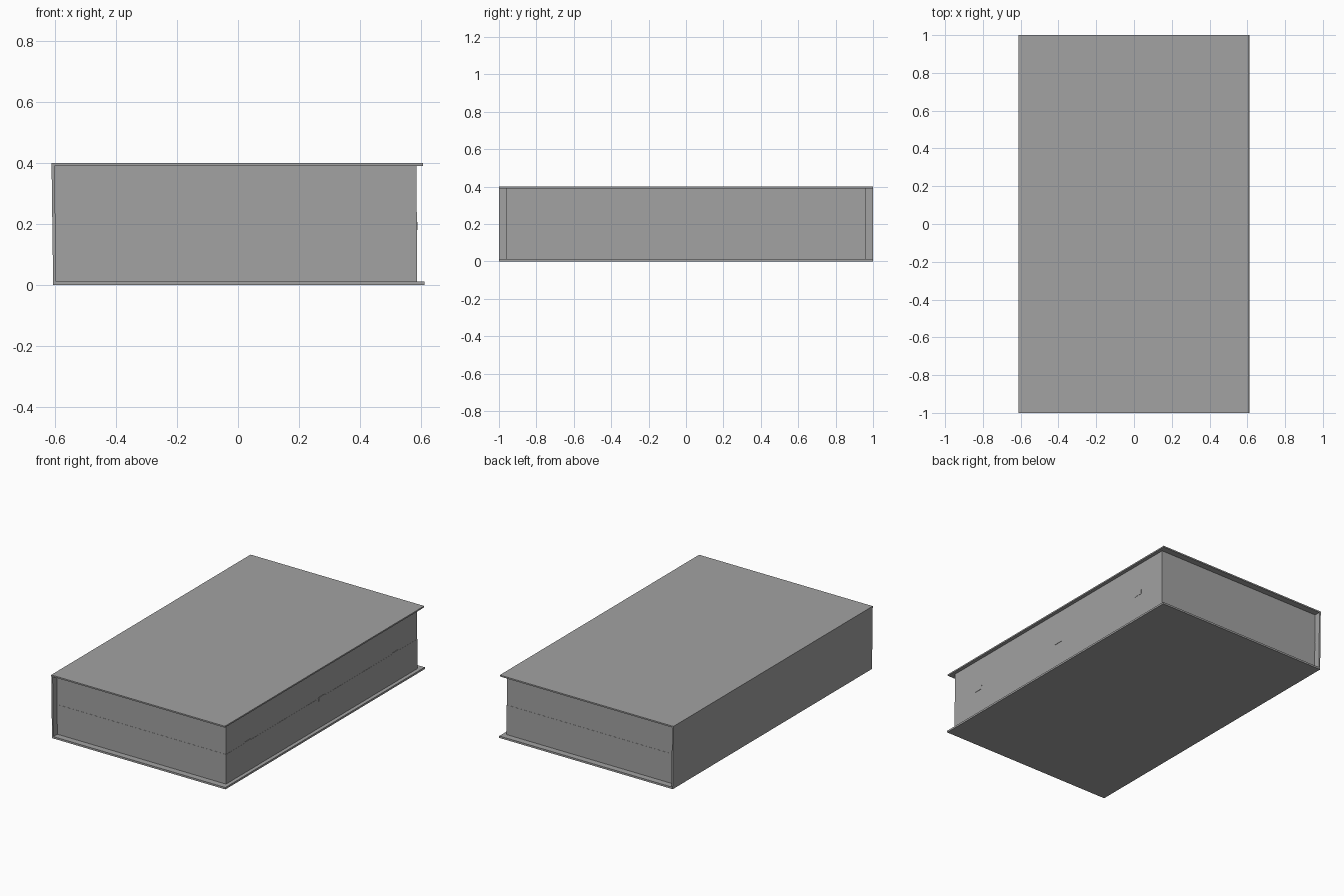
import bpy
import bmesh

cube = bpy.data.objects.get("Cube")
if cube:
    bpy.data.objects.remove(cube, do_unlink=True)

GREY = (0.36, 0.36, 0.36, 1.0)
grey = bpy.data.materials.new("plain grey")
grey.use_nodes = True
grey.diffuse_color = GREY
grey.node_tree.nodes["Principled BSDF"].inputs["Base Color"].default_value = GREY


def prism(name, profile, y0, y1):
    """Extrude an (x, z) profile along y."""
    bm = bmesh.new()
    face = bm.faces.new([bm.verts.new((x, y0, z)) for x, z in profile])
    grown = bmesh.ops.extrude_face_region(bm, geom=[face])["geom"]
    moved = [v for v in grown if isinstance(v, bmesh.types.BMVert)]
    bmesh.ops.translate(bm, verts=moved, vec=(0, y1 - y0, 0))
    bmesh.ops.recalc_face_normals(bm, faces=bm.faces)
    mesh = bpy.data.meshes.new(name)
    bm.to_mesh(mesh)
    bm.free()
    mesh.materials.append(grey)
    obj = bpy.data.objects.new(name, mesh)
    bpy.context.collection.objects.link(obj)
    return obj


def box(name, x0, x1, y0, y1, z0, z1):
    return prism(name, [(x0, z0), (x1, z0), (x1, z1), (x0, z1)], y0, y1)


# Hard cover: two boards joined by a slightly leaning spine
box("bottom_cover", -0.607, 0.612, -1, 1, 0, 0.012)
box("top_cover", -0.612, 0.608, -1, 1, 0.391, 0.4)
prism("spine", [(-0.607, 0.012), (-0.597, 0.012), (-0.602, 0.391), (-0.612, 0.391)], -1, 1)

# Page block in two halves, meeting at a fine seam
prism("lower_pages", [(-0.597, 0.012), (0.588, 0.012), (0.588, 0.2), (-0.6, 0.2)], -0.96, 0.96)
prism("upper_pages", [(-0.6, 0.2), (0.587, 0.2), (0.586, 0.391), (-0.602, 0.391)], -0.959, 0.959)

# Small uneven page edges along the seam
for i, y in enumerate((-0.74, 0, 0.74)):
    box(f"page_edge_{i + 1}", 0.585, 0.59, y - 0.03, y + 0.03, 0.18, 0.207)
